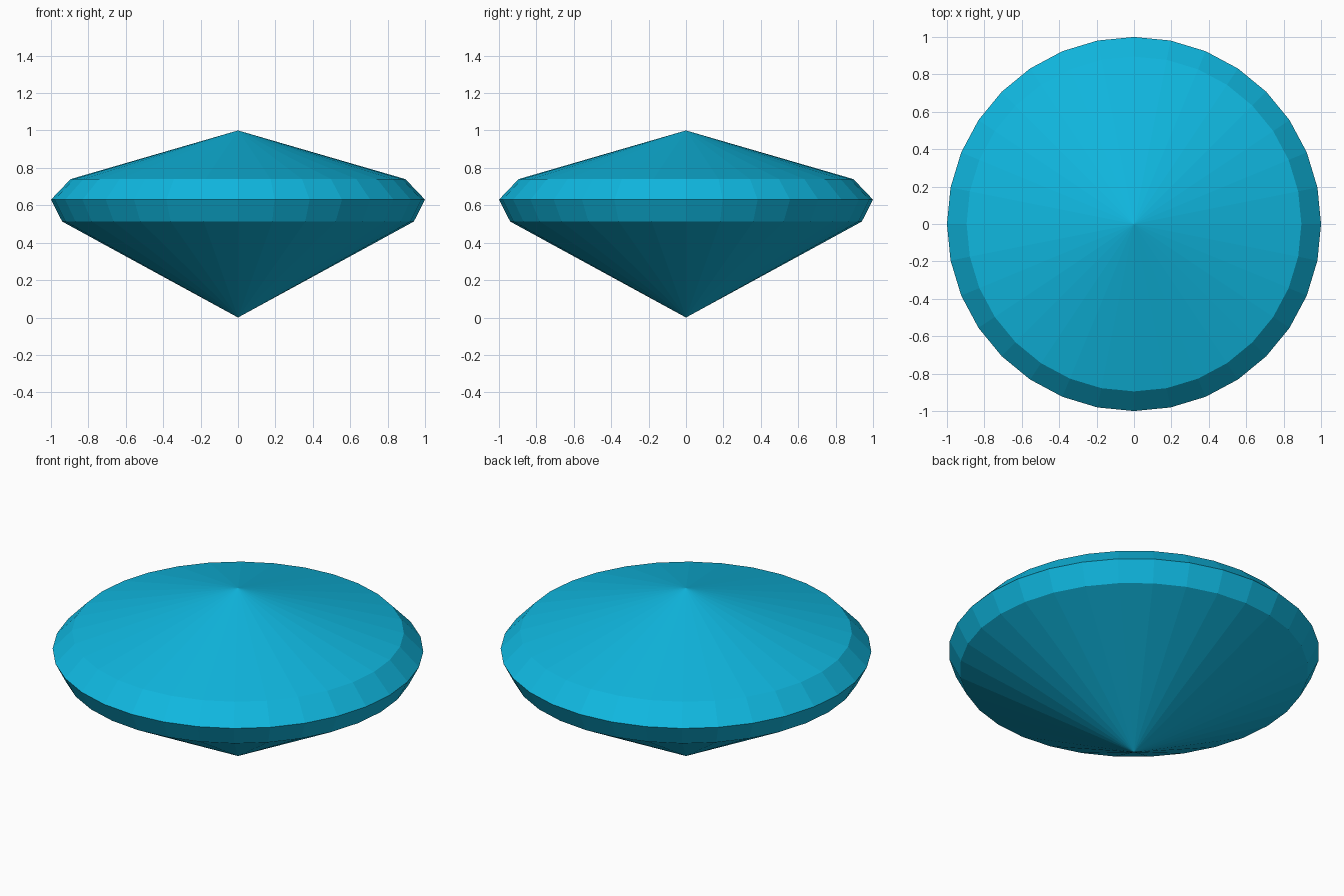
import bpy, bmesh, math

if "Cube" in bpy.data.objects:
    bpy.data.objects.remove(bpy.data.objects["Cube"])

SIDES = 32
# Gem profile (radius, height) between the two points
RINGS = [(0.94, 0.513), (1.0, 0.63), (0.895, 0.74)]

bm = bmesh.new()


def ring(radius, z):
    return [bm.verts.new((radius * math.cos(2 * math.pi * i / SIDES),
                          radius * math.sin(2 * math.pi * i / SIDES), z))
            for i in range(SIDES)]


bottom_tip = bm.verts.new((0, 0, 0))
top_tip = bm.verts.new((0, 0, 1))
rings = [ring(r, z) for r, z in RINGS]

for i in range(SIDES):
    j = (i + 1) % SIDES
    # pavilion cone, girdle bands, crown cone
    bm.faces.new((bottom_tip, rings[0][j], rings[0][i]))
    for low, high in zip(rings, rings[1:]):
        bm.faces.new((low[i], low[j], high[j], high[i]))
    bm.faces.new((rings[-1][i], rings[-1][j], top_tip))

mesh = bpy.data.meshes.new("gem")
bm.to_mesh(mesh)
bm.free()
gem = bpy.data.objects.new("gem", mesh)
bpy.context.collection.objects.link(gem)

# Cyan gem colour
mat = bpy.data.materials.new("cyan_gem")
mat.diffuse_color = (0.005, 0.48, 0.75, 1)
mat.use_nodes = True
mat.node_tree.nodes["Principled BSDF"].inputs["Base Color"].default_value = mat.diffuse_color
mesh.materials.append(mat)
